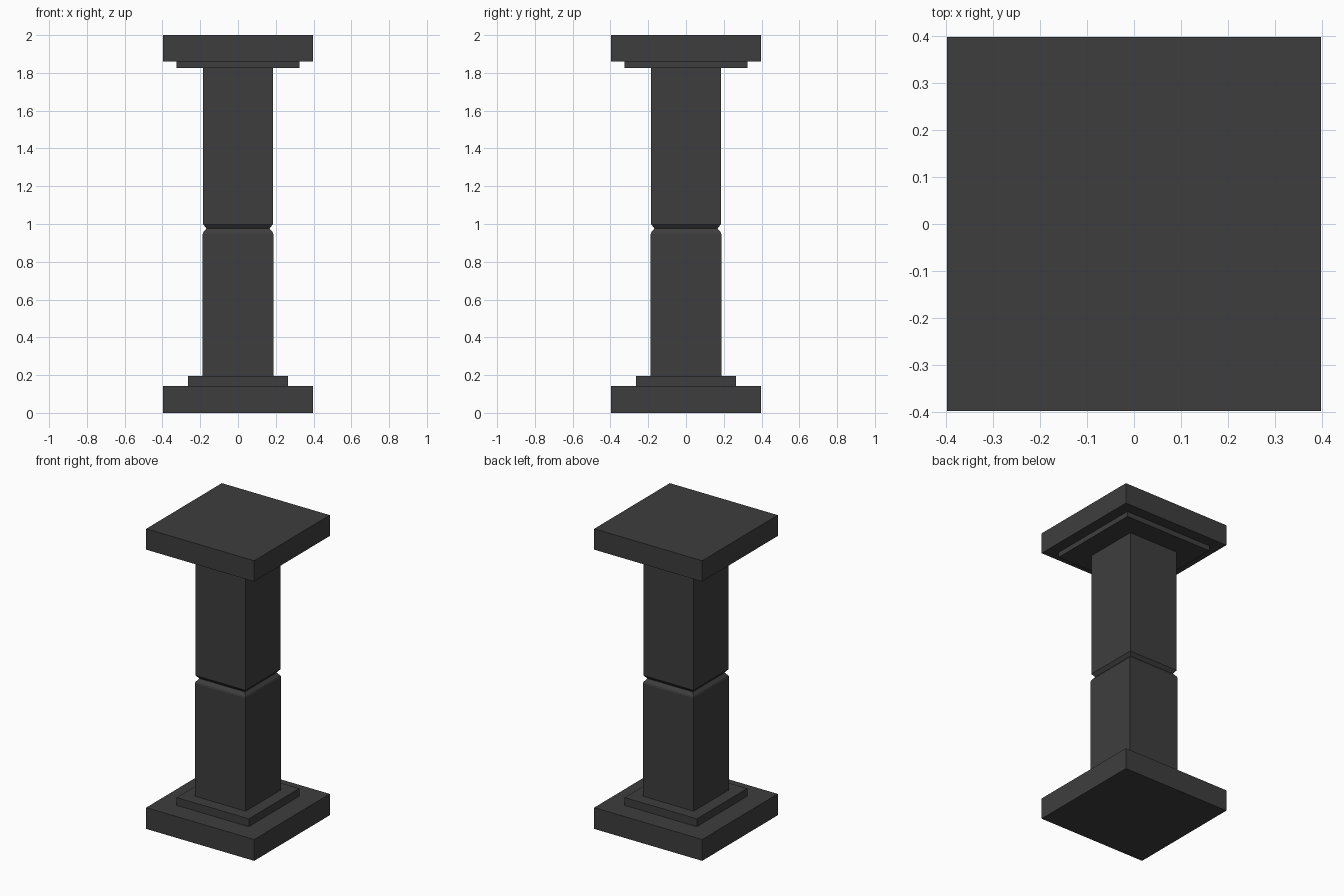
import bpy, bmesh

if "Cube" in bpy.data.objects:
    bpy.data.objects.remove(bpy.data.objects["Cube"])

stone = bpy.data.materials.new("dark_grey")
stone.diffuse_color = (0.048, 0.048, 0.048, 1)
stone.use_nodes = True
stone.node_tree.nodes["Principled BSDF"].inputs["Base Color"].default_value = stone.diffuse_color


def square_loft(name, profile):
    """Stack square rings given as (half width, height) and close both ends."""
    bm = bmesh.new()
    rings = [[bm.verts.new((sx * h, sy * h, z))
              for sx, sy in ((-1, -1), (1, -1), (1, 1), (-1, 1))]
             for h, z in profile]
    for a, b in zip(rings, rings[1:]):
        for i in range(4):
            j = (i + 1) % 4
            bm.faces.new((a[i], a[j], b[j], b[i]))
    bm.faces.new(rings[0][::-1])
    bm.faces.new(rings[-1])
    mesh = bpy.data.meshes.new(name)
    bm.to_mesh(mesh)
    bm.free()
    mesh.materials.append(stone)
    obj = bpy.data.objects.new(name, mesh)
    bpy.context.collection.objects.link(obj)
    return obj


# Base slab and step
square_loft("base_slab", [(0.398, 0), (0.398, 0.142)])
square_loft("base_step", [(0.266, 0.142), (0.266, 0.194)])

# Shaft with a V groove around the middle
square_loft("shaft", [
    (0.187, 0.194), (0.187, 0.946), (0.184, 0.956),
    (0.167, 0.976),
    (0.184, 0.998), (0.184, 1.827)])

# Capital: thin plate under the top slab
square_loft("cap_plate", [(0.325, 1.827), (0.325, 1.861)])
square_loft("cap_slab", [(0.398, 1.861), (0.398, 2.0)])
